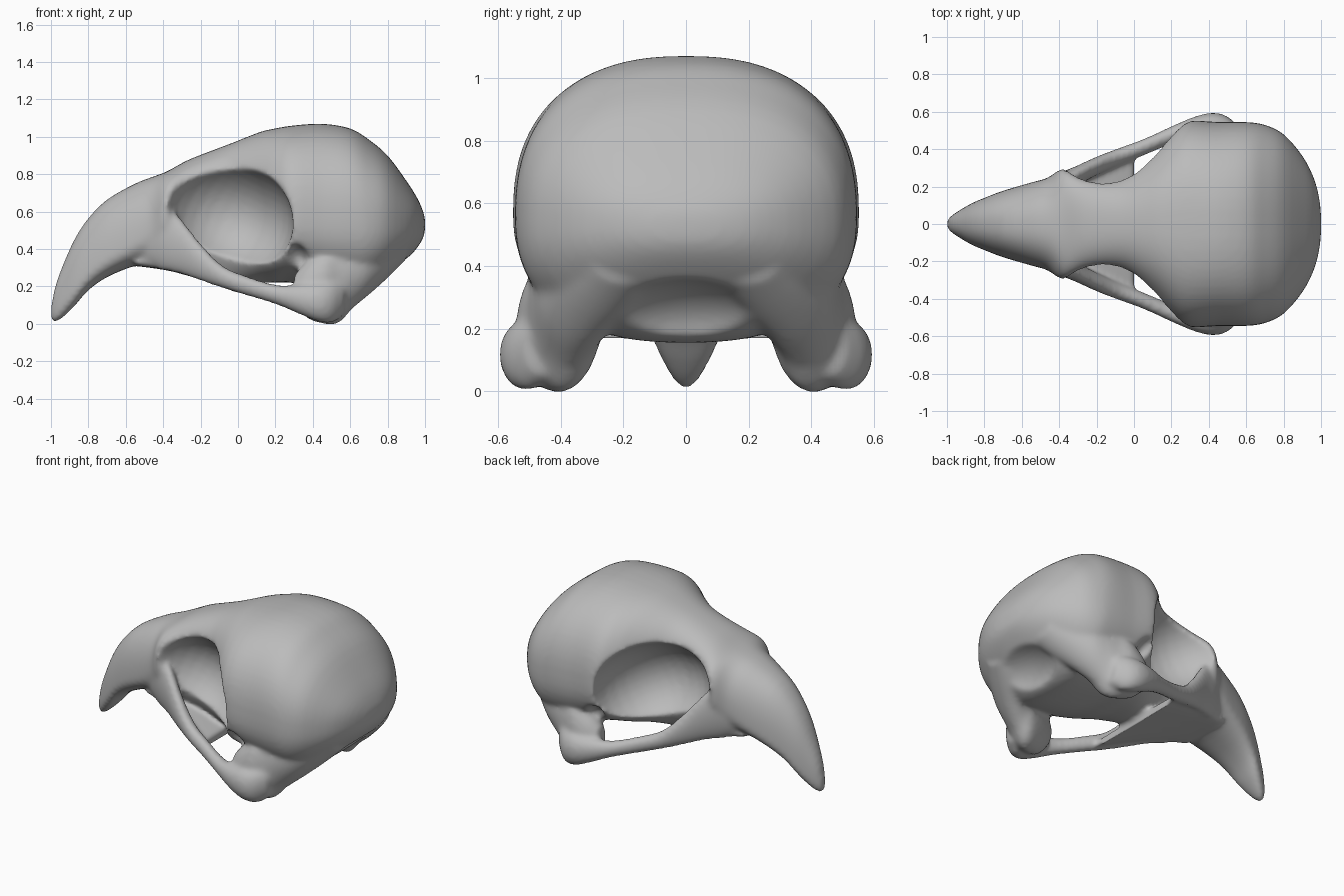
import bpy, bmesh, math
from mathutils import Matrix

cube = bpy.data.objects.get("Cube")
if cube:
    bpy.data.objects.remove(cube, do_unlink=True)

bone = bpy.data.materials.new("bone grey")
bone.diffuse_color = (0.5, 0.5, 0.5, 1)
bone.use_nodes = True
bone.node_tree.nodes["Principled BSDF"].inputs["Base Color"].default_value = (0.5, 0.5, 0.5, 1)


def catmull(rows, steps):
    """Smoothly interpolate a table of stations."""
    out = []
    for i in range(len(rows) - 1):
        p0, p1, p2, p3 = (rows[max(0, min(len(rows) - 1, i + k))] for k in (-1, 0, 1, 2))
        for s in range(steps):
            t = s / steps
            out.append([b + 0.5 * t * (c - a + t * (2*a - 5*b + 4*c - d + t * (3*(b - c) + d - a)))
                        for a, b, c, d in zip(p0, p1, p2, p3)])
    return out + [list(rows[-1])]


def loft(bm, rows, side=1, power=2.0, steps=4, n=40):
    """Skin stations of (x, centre y, half width, low z, high z, widest level 0-1)."""
    rings = []
    for x, yc, hw, lo, hi, level in catmull(rows, steps):
        mid = lo + (hi - lo) * level
        ring = []
        for k in range(n):
            a = 2 * math.pi * k / n
            c, s = math.cos(a), math.sin(a)
            y = yc + hw * math.copysign(abs(c) ** (2 / power), c)
            z = mid + (hi - mid if s > 0 else mid - lo) * math.copysign(abs(s) ** (2 / power), s)
            ring.append(bm.verts.new((x, side * y, z)))
        rings.append(ring)
    for r, q in zip(rings, rings[1:]):
        for k in range(n):
            bm.faces.new((r[k], r[(k + 1) % n], q[(k + 1) % n], q[k]))
    bm.faces.new(rings[0])
    bm.faces.new(rings[-1])


def ball(bm, centre, radii, tilt=0):
    m = Matrix.Translation(centre) @ Matrix.Rotation(tilt, 4, 'Y') @ Matrix.Diagonal((*radii, 1))
    bmesh.ops.create_uvsphere(bm, u_segments=32, v_segments=20, radius=1, matrix=m)


def finish(bm, name):
    bmesh.ops.recalc_face_normals(bm, faces=bm.faces)
    me = bpy.data.meshes.new(name)
    bm.to_mesh(me)
    bm.free()
    ob = bpy.data.objects.new(name, me)
    bpy.context.collection.objects.link(ob)
    me.materials.append(bone)
    return ob


# Beak, brow and braincase in one profile: x, half width, low z, high z, widest level
profile = [(-1.0, .02, .02, .09, .5), (-.975, .045, .01, .21, .4), (-.93, .075, .04, .33, .3),
           (-.87, .11, .1, .46, .27), (-.8, .14, .18, .565, .25), (-.7, .178, .25, .665, .25),
           (-.55, .222, .31, .75, .3), (-.46, .248, .305, .785, .45), (-.38, .295, .29, .815, .7),
           (-.28, .25, .26, .87, .75), (-.17, .232, .235, .915, .75), (-.05, .255, .21, .96, .7),
           (.05, .335, .21, 1.0, .6), (.13, .42, .22, 1.03, .5), (.2, .495, .22, 1.045, .45),
           (.29, .55, .22, 1.06, .42), (.45, .545, .18, 1.07, .42), (.6, .545, .155, 1.045, .45),
           (.7, .53, .17, .985, .45), (.8, .48, .24, .9, .45), (.9, .365, .34, .765, .45),
           (.96, .25, .41, .67, .5), (.99, .14, .46, .6, .5), (1.0, .05, .5, .56, .5)]
bm = bmesh.new()
loft(bm, [(x, 0, *rest) for x, *rest in profile], power=2.4, steps=3, n=64)
skull = finish(bm, "skull")

# Eye sockets, temple hollows and the nape hollow
bm = bmesh.new()
for s in (1, -1):
    ball(bm, (-.065, s * .51, .575), (.37, .43, .315), math.radians(25))
cutters = [finish(bm, "eye_socket_cutter")]
bm = bmesh.new()
for s in (1, -1):
    ball(bm, (.33, s * .56, .33), (.07, .14, .11), math.radians(-25))
ball(bm, (.95, 0, .16), (.24, .34, .2))
cutters.append(finish(bm, "hollow_cutter"))

bpy.context.view_layer.objects.active = skull
for c in cutters:
    c.hide_render = True
    mod = skull.modifiers.new(c.name, 'BOOLEAN')
    mod.operation, mod.solver, mod.object = 'DIFFERENCE', 'EXACT', c
    bpy.ops.object.modifier_apply(modifier=mod.name)
for c in cutters:
    bpy.data.objects.remove(c, do_unlink=True)

# Cheek bars, and jaw joints that flow back into the braincase
cheek = [(-.5, .15, .06, .32, .5), (-.42, .2, .065, .29, .66), (-.32, .25, .055, .27, .58),
         (-.2, .31, .05, .23, .43), (-.08, .36, .047, .19, .31), (.05, .41, .045, .15, .255),
         (.2, .475, .048, .105, .21), (.32, .515, .058, .055, .21), (.42, .525, .07, .015, .22),
         (.5, .5, .075, .005, .23), (.57, .45, .06, .05, .24)]
jaw = [(.3, .45, .05, .11, .26), (.37, .44, .095, .03, .34), (.46, .42, .12, 0, .42),
       (.54, .39, .12, .005, .46), (.61, .37, .12, .08, .48), (.7, .33, .13, .155, .48),
       (.8, .26, .13, .245, .48), (.9, .19, .11, .345, .5)]
bm = bmesh.new()
for s in (1, -1):
    for part in (cheek, jaw):
        loft(bm, [(*row, .5) for row in part], side=s, n=24)

# Palate plate between the cheek bars
loft(bm, [(-.55, 0, .18, .31, .36, .5), (-.35, 0, .24, .28, .34, .5),
          (-.15, 0, .32, .22, .28, .5), (0, 0, .38, .165, .22, .5)], power=4)
extra = finish(bm, "face_bones")

# Fuse everything into one smooth bone
bpy.ops.object.select_all(action='DESELECT')
extra.select_set(True)
skull.select_set(True)
bpy.context.view_layer.objects.active = skull
bpy.ops.object.join()
remesh = skull.modifiers.new("fuse", 'REMESH')
remesh.mode, remesh.voxel_size, remesh.use_smooth_shade = 'VOXEL', 0.014, True
soften = skull.modifiers.new("soften", 'SMOOTH')
soften.factor, soften.iterations = 0.5, 10
for name in ("fuse", "soften"):
    bpy.ops.object.modifier_apply(modifier=name)
skull.data.materials.clear()
skull.data.materials.append(bone)
bpy.ops.object.shade_smooth()
